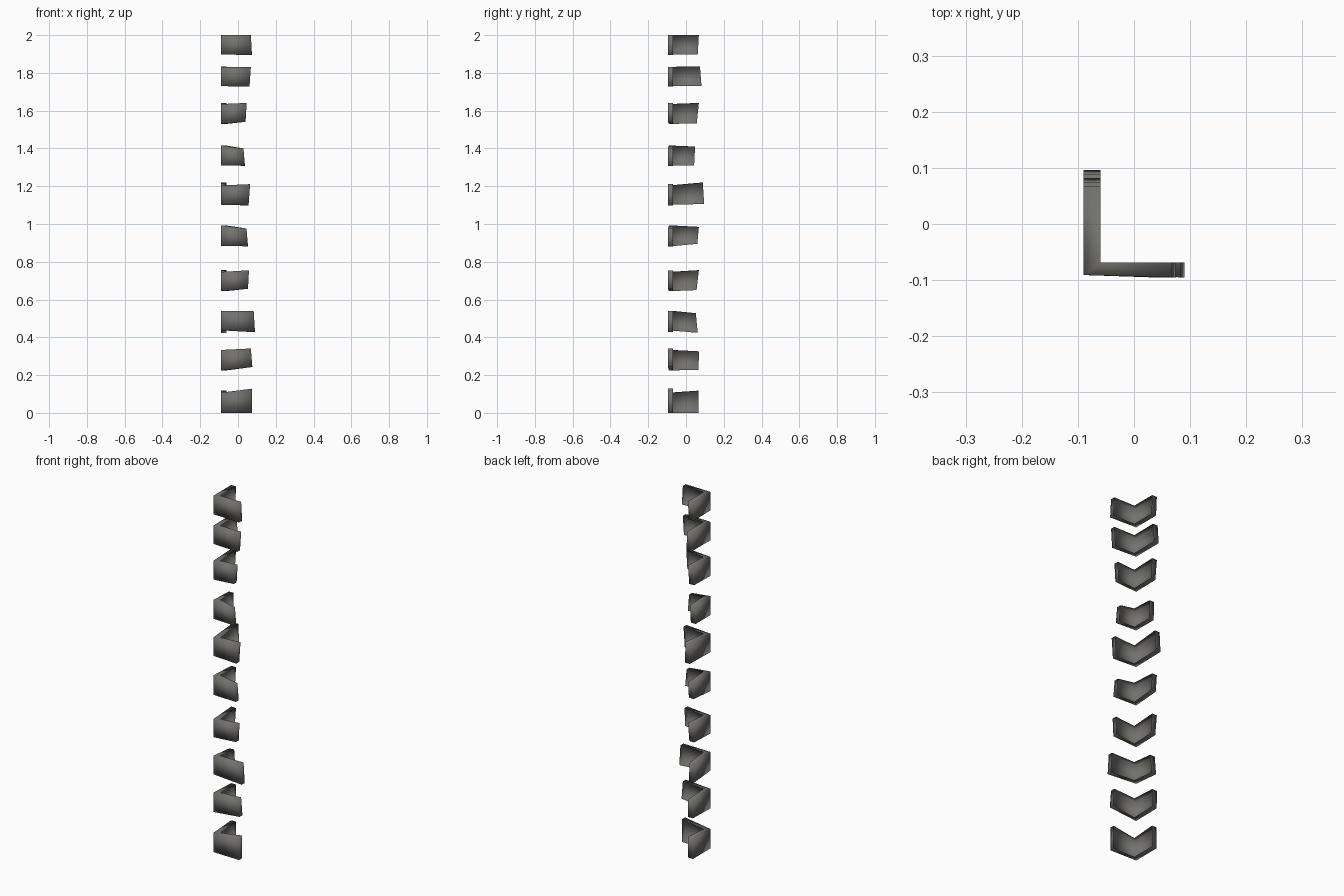
import bpy, bmesh

# Single flat colour
stone = bpy.data.materials.new("dark grey stone")
stone.diffuse_color = (0.17, 0.165, 0.152, 1)

X0, Y0 = -0.09, -0.091      # outer corner
YE = -0.095                 # outer face at the far end of the front arm
XI, YI = -0.06, -0.069      # inner corner

# Per stone: corner (z bottom, z top),
# front arm end (x bottom, z bottom, x top, z top), side arm end (y bottom, z bottom, y top, z top)
STONES = [
    ((0.00, 0.107), (0.070, 0.000, 0.070, 0.128), (0.065, 0.000, 0.065, 0.118)),
    ((0.225, 0.333), (0.073, 0.243, 0.065, 0.341), (0.065, 0.228, 0.066, 0.326)),
    ((0.437, 0.54), (0.087, 0.427, 0.080, 0.540), (0.060, 0.424, 0.050, 0.528)),
    ((0.645, 0.746), (0.050, 0.657, 0.055, 0.755), (0.054, 0.650, 0.066, 0.756)),
    ((0.883, 0.992), (0.050, 0.882, 0.042, 0.976), (0.058, 0.895, 0.066, 0.985)),
    ((1.102, 1.204), (0.053, 1.098, 0.061, 1.211), (0.094, 1.106, 0.087, 1.220)),
    ((1.31, 1.415), (0.034, 1.308, 0.026, 1.400), (0.041, 1.310, 0.046, 1.410)),
    ((1.53, 1.635), (0.037, 1.541, 0.043, 1.641), (0.055, 1.533, 0.066, 1.641)),
    ((1.73, 1.832), (0.058, 1.727, 0.065, 1.832), (0.080, 1.731, 0.072, 1.834)),
    ((1.897, 2.00), (0.071, 1.895, 0.065, 2.000), (0.060, 1.897, 0.066, 2.000)),
]


def corner_stone(i, corner, front, side):
    """L-shaped stone shell wrapped round a wall corner, open on the wall side."""
    bm = bmesh.new()
    rings = []
    for k in range(2):
        zc = corner[k]
        xe, zf = front[2 * k:2 * k + 2]
        ye, zs = side[2 * k:2 * k + 2]
        xe, ye = xe + 0.003, ye + 0.002
        rings.append([bm.verts.new(p) for p in (
            (X0, Y0, zc), (xe, YE, zf), (xe, YI, zf),
            (XI, YI, zc), (XI, ye, zs), (X0, ye, zs))])
    lo, hi = rings
    # outer faces and arm ends only; the two wall-side faces stay open
    for a in (0, 1, 4, 5):
        b = (a + 1) % 6
        bm.faces.new((lo[a], lo[b], hi[b], hi[a]))
    # top and bottom, one quad per arm, mitred at the corner
    for q in ((0, 1, 2, 3), (0, 3, 4, 5)):
        bm.faces.new([hi[n] for n in q])
        bm.faces.new([lo[n] for n in reversed(q)])
    # worn outer edges, leaving the mitre and open rim crisp
    edges = [e for e in bm.edges
             if len(e.link_faces) == 2 and e.calc_face_angle(0) > 0.6]
    bmesh.ops.bevel(bm, geom=edges, offset=0.004, segments=2,
                    profile=0.5, affect='EDGES')
    for f in bm.faces:
        f.smooth = True
    name = f"corner_stone_{i + 1}"
    me = bpy.data.meshes.new(name)
    bm.to_mesh(me)
    bm.free()
    me.materials.append(stone)
    bpy.context.collection.objects.link(bpy.data.objects.new(name, me))


for i, s in enumerate(STONES):
    corner_stone(i, *s)
